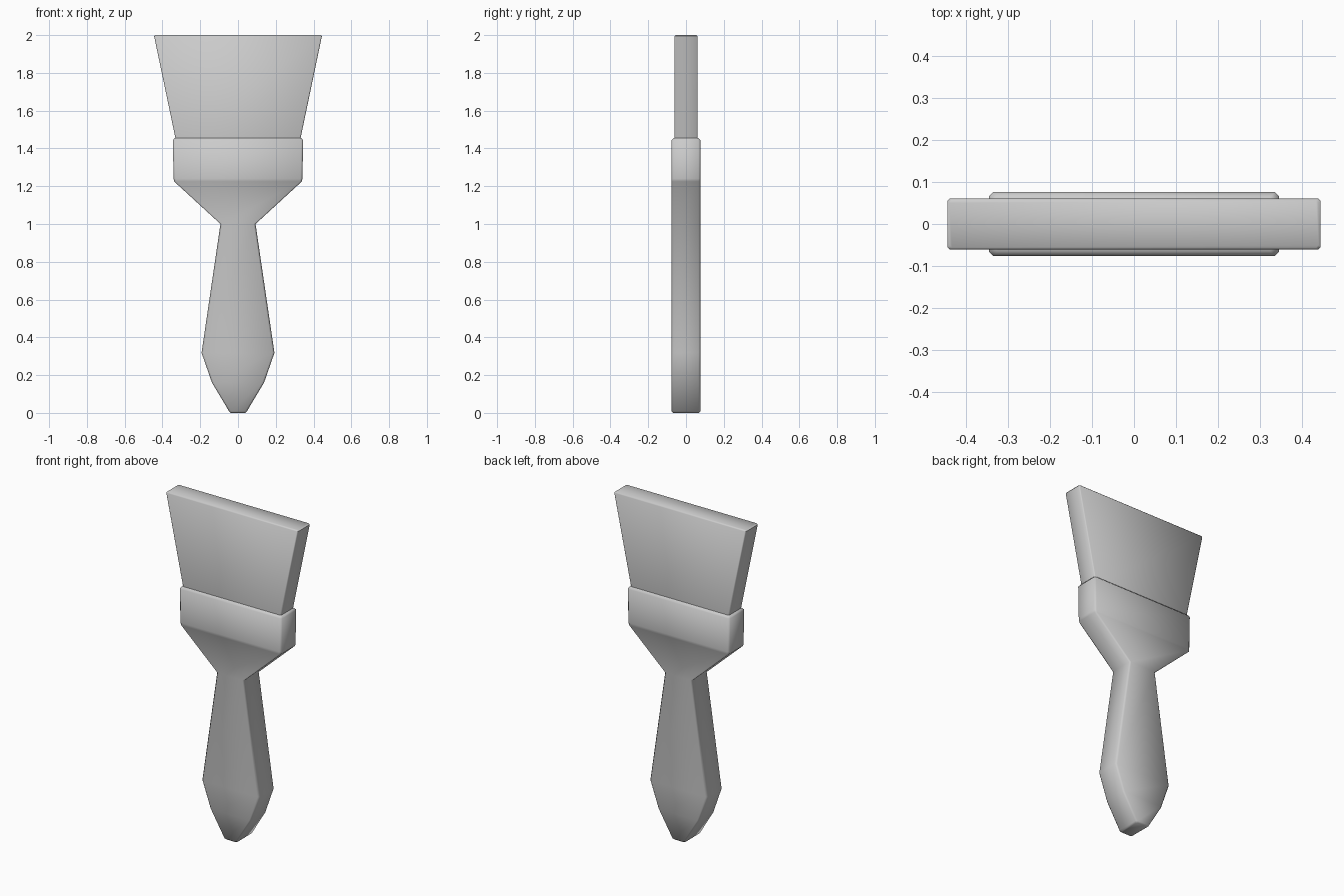
import bpy, bmesh, math

if "Cube" in bpy.data.objects:
    bpy.data.objects.remove(bpy.data.objects["Cube"])


def loft(name, sections, cut):
    """Stack of corner-cut rectangles; each section is (z, half width, half depth)."""
    bm = bmesh.new()
    rings = []
    for z, w, d in sections:
        pts = []
        for sx, sy in ((1, 1), (-1, 1), (-1, -1), (1, -1)):
            pair = [(sx * w, sy * (d - cut)), (sx * (w - cut), sy * d)]
            pts += pair if sx * sy > 0 else pair[::-1]
        rings.append([bm.verts.new((x, y, z)) for x, y in pts])
    for a, b in zip(rings, rings[1:]):
        for i in range(8):
            j = (i + 1) % 8
            bm.faces.new((a[i], a[j], b[j], b[i]))
    bm.faces.new(rings[0][::-1])
    bm.faces.new(rings[-1])
    bmesh.ops.recalc_face_normals(bm, faces=bm.faces)
    mesh = bpy.data.meshes.new(name)
    bm.to_mesh(mesh)
    bm.free()
    obj = bpy.data.objects.new(name, mesh)
    bpy.context.collection.objects.link(obj)
    bpy.ops.object.select_all(action='DESELECT')
    obj.select_set(True)
    bpy.context.view_layer.objects.active = obj
    bpy.ops.object.shade_smooth_by_angle(angle=math.radians(47))
    return obj


D = 0.076

# Handle with flared shoulder and bristle collar
loft("handle_and_collar", [
    (0.0, 0.038, D - 0.008), (0.008, 0.047, D), (0.16, 0.138, D),
    (0.318, 0.193, D), (1.0, 0.093, D), (1.225, 0.338, D),
    (1.24, 0.341, D), (1.443, 0.345, D), (1.456, 0.334, D - 0.012),
], 0.01)

# Bristle block fanning out to the tip
loft("bristles", [
    (1.42, 0.324, 0.061), (1.994, 0.444, 0.061), (2.0, 0.439, 0.056),
], 0.006)
